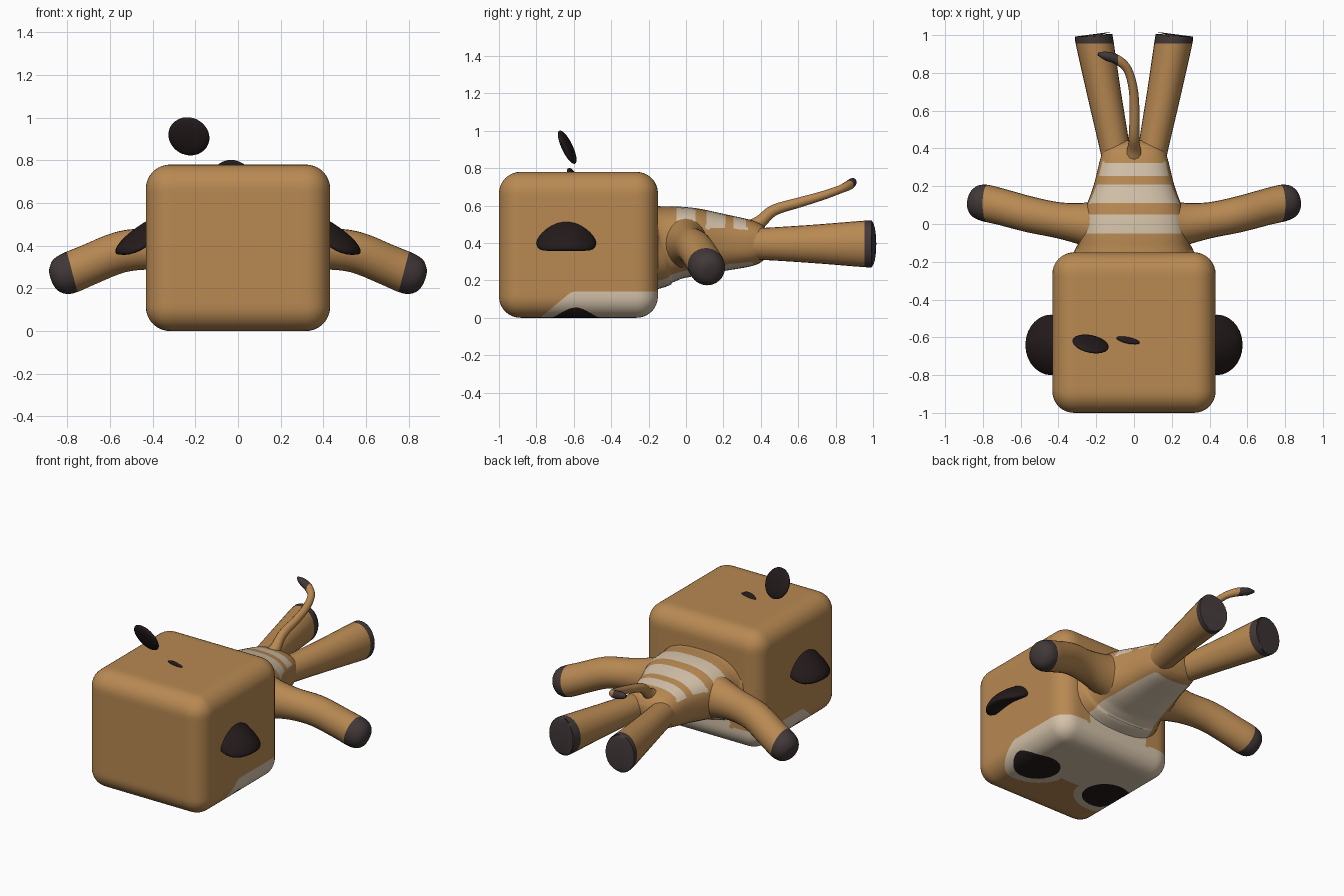
import bpy, bmesh, math
from mathutils import Vector, Matrix

cube = bpy.data.objects.get("Cube")
if cube:
    bpy.data.objects.remove(cube, do_unlink=True)


def material(name, rgb):
    m = bpy.data.materials.new(name)
    m.use_nodes = True
    m.diffuse_color = (*rgb, 1)
    m.node_tree.nodes["Principled BSDF"].inputs["Base Color"].default_value = (*rgb, 1)
    return m


TAN = material("tan fur", (0.48, 0.25, 0.085))
CREAM = material("cream fur", (0.66, 0.54, 0.40))
DARK = material("dark brown", (0.018, 0.011, 0.011))
HOOF = material("grey brown hoof", (0.055, 0.04, 0.04))


def paint(bm, rule, index):
    """Cut the mesh along rule = 0 and colour the faces where rule < 0."""
    cuts = []
    for e in list(bm.edges):
        v, w = e.verts
        a, b = rule(v.co), rule(w.co)
        if a * b < 0:
            cuts.append(bmesh.utils.edge_split(e, v, a / (a - b))[1])
    if cuts:
        bmesh.ops.connect_verts(bm, verts=cuts)
    for f in bm.faces:
        if rule(f.calc_center_median()) < 0:
            f.material_index = index


def finish(bm, name, mats, angle=50):
    bmesh.ops.recalc_face_normals(bm, faces=bm.faces)
    me = bpy.data.meshes.new(name)
    bm.to_mesh(me)
    bm.free()
    for m in mats:
        me.materials.append(m)
    ob = bpy.data.objects.new(name, me)
    bpy.context.collection.objects.link(ob)
    bpy.ops.object.select_all(action='DESELECT')
    ob.select_set(True)
    bpy.context.view_layer.objects.active = ob
    bpy.ops.object.shade_smooth_by_angle(angle=math.radians(angle))
    return ob


def spline(keys, steps):
    """Catmull-Rom through tuples of any length."""
    out = []
    for i in range(len(keys) - 1):
        p = [Vector(keys[min(max(i + k, 0), len(keys) - 1)]) for k in (-1, 0, 1, 2)]
        for s in range(steps):
            t = s / steps
            out.append(0.5 * (2 * p[1] + (p[2] - p[0]) * t
                              + (2 * p[0] - 5 * p[1] + 4 * p[2] - p[3]) * t ** 2
                              + (3 * p[1] - p[0] - 3 * p[2] + p[3]) * t ** 3))
    return out + [Vector(keys[-1])]


def sweep(keys, sides=24, steps=4, power=2.0):
    """Tube through keys of (x, y, z, half width, half height)."""
    pts = spline(keys, steps)
    bm = bmesh.new()
    rings = []
    for i, p in enumerate(pts):
        tangent = (pts[min(i + 1, len(pts) - 1)] - pts[max(i - 1, 0)]).to_3d()
        side = tangent.cross(Vector((0, 0, 1))).normalized()
        up = side.cross(tangent).normalized()
        ring = []
        for k in range(sides):
            a = 2 * math.pi * k / sides
            c, s = math.cos(a), math.sin(a)
            u = math.copysign(abs(c) ** (2 / power), c) * p[3]
            w = math.copysign(abs(s) ** (2 / power), s) * p[4]
            ring.append(bm.verts.new(p.to_3d() + side * u + up * w))
        rings.append(ring)
    for r, q in zip(rings, rings[1:]):
        for k in range(sides):
            n = (k + 1) % sides
            bm.faces.new((r[k], r[n], q[n], q[k]))
    bm.faces.new(rings[0])
    bm.faces.new(rings[-1])
    return bm


# Head: rounded box with painted muzzle and eye patches underneath
HALF, CENTRE, R = Vector((0.432, 0.425, 0.39)), Vector((0, -0.575, 0.39)), 0.115
bm = bmesh.new()
bmesh.ops.create_cube(bm, size=2)
bmesh.ops.subdivide_edges(bm, edges=bm.edges[:], cuts=35, use_grid_fill=True)
for v in bm.verts:
    p = Vector([a * b for a, b in zip(v.co, HALF)])
    core = Vector([max(-h + R, min(h - R, a)) for a, h in zip(p, HALF)])
    v.co = CENTRE + core + (p - core).normalized() * R


def muzzle(c):
    lobe = math.hypot(min(abs(c.x) - 0.28, 0), min(c.y + 0.56, 0)) - 0.22 + 1.2 * c.z
    face = max(c.z - 0.14, min(lobe, -c.y - 0.6))
    bib = max(abs(c.x) - 0.22, c.z - 0.3, -c.y - 0.3)
    return min(face, bib)


def eyes(c):
    oval = math.hypot((abs(c.x) - 0.27) / 0.145, (c.y + 0.59) / 0.14) - 1
    return max(oval, c.z - 0.2)


paint(bm, muzzle, 1)
paint(bm, eyes, 2)
finish(bm, "head", [TAN, CREAM, DARK])

# Body: tapered, with back stripes and a cream belly
bm = sweep([(0, -0.22, 0.385, 0.36, 0.26), (0, -0.15, 0.385, 0.32, 0.228),
            (0, -0.11, 0.392, 0.297, 0.208), (0, -0.04, 0.402, 0.285, 0.194),
            (0, 0.06, 0.405, 0.265, 0.18), (0, 0.2, 0.402, 0.215, 0.153),
            (0, 0.35, 0.398, 0.177, 0.123), (0, 0.41, 0.396, 0.15, 0.095),
            (0, 0.44, 0.395, 0.09, 0.05)], sides=40, steps=6, power=2.6)
for y, half in ((0, 0.05), (0.16, 0.05), (0.288, 0.034)):
    paint(bm, lambda c: max(abs(c.y - y) - half, 0.487 - 0.05 * y - c.z), 1)
paint(bm, lambda c: max(abs(c.x) - 0.2 + 0.2 * c.y, c.z - 0.3, c.y - 0.36), 1)
finish(bm, "body", [TAN, CREAM])

for s, label in ((1, "left"), (-1, "right")):
    # Arm with a rounded dark hand
    arm = [(0.18, -0.01, 0.4, 0.15, 0.15), (0.26, 0, 0.395, 0.115, 0.125),
           (0.4, 0.02, 0.388, 0.095, 0.1), (0.55, 0.05, 0.37, 0.095, 0.097),
           (0.7, 0.09, 0.31, 0.096, 0.096), (0.79, 0.112, 0.272, 0.097, 0.097),
           (0.835, 0.124, 0.254, 0.085, 0.085), (0.862, 0.131, 0.244, 0.055, 0.055),
           (0.87, 0.133, 0.241, 0.02, 0.02)]
    bm = sweep([(s * k[0], *k[1:]) for k in arm])
    paint(bm, lambda c: 0.775 + 0.26 * (c.z - 0.27) - abs(c.x), 1)
    finish(bm, label + "_arm", [TAN, HOOF])

    # Leg with a flat dark hoof
    leg = [(0.085, 0.3, 0.395, 0.075, 0.085), (0.105, 0.42, 0.395, 0.08, 0.086),
           (0.16, 0.7, 0.395, 0.09, 0.104), (0.209, 0.965, 0.395, 0.1, 0.125),
           (0.213, 0.99, 0.395, 0.096, 0.12), (0.214, 0.999, 0.395, 0.085, 0.108)]
    bm = sweep([(s * k[0], *k[1:]) for k in leg])
    paint(bm, lambda c: 0.955 - c.y, 1)
    finish(bm, label + "_leg", [TAN, HOOF])

    # Drooping ear
    bm = bmesh.new()
    bmesh.ops.create_uvsphere(bm, u_segments=28, v_segments=16, radius=1)
    bm.transform(Matrix.Rotation(math.radians(34 * s), 4, 'Y')
                 @ Matrix.Diagonal((0.16, 0.16, 0.045, 1)))
    for v in bm.verts:
        v.co.z -= 2.2 * v.co.y ** 2
    bm.transform(Matrix.Translation((s * 0.44, -0.64, 0.455)))
    finish(bm, label + "_ear", [DARK])

# Tail with a dark tip
bm = sweep([(0, 0.34, 0.47, 0.06, 0.05), (0, 0.4, 0.515, 0.035, 0.035),
            (0, 0.47, 0.575, 0.028, 0.03), (0.003, 0.6, 0.615, 0.026, 0.027),
            (-0.005, 0.72, 0.65, 0.024, 0.024), (-0.035, 0.82, 0.685, 0.023, 0.022),
            (-0.09, 0.87, 0.708, 0.026, 0.026), (-0.15, 0.89, 0.725, 0.023, 0.023),
            (-0.19, 0.9, 0.735, 0.008, 0.008)], sides=12)
paint(bm, lambda c: max(c.x + 0.085, 0.8 - c.y), 1)
finish(bm, "tail", [TAN, HOOF])

# Two thin tilted discs: one floating above the head, one sunk into it
for name, place in (("floating_disc", (-0.23, -0.635, 0.912)),
                    ("sunken_disc", (-0.025, -0.587, 0.712))):
    bm = bmesh.new()
    bmesh.ops.create_uvsphere(bm, u_segments=24, v_segments=14, radius=1)
    bm.transform(Matrix.Translation(place) @ Matrix.Rotation(math.radians(-12), 4, 'Z')
                 @ Matrix.Rotation(math.radians(25), 4, 'X')
                 @ Matrix.Diagonal((0.098, 0.024, 0.098, 1)))
    finish(bm, name, [DARK])
